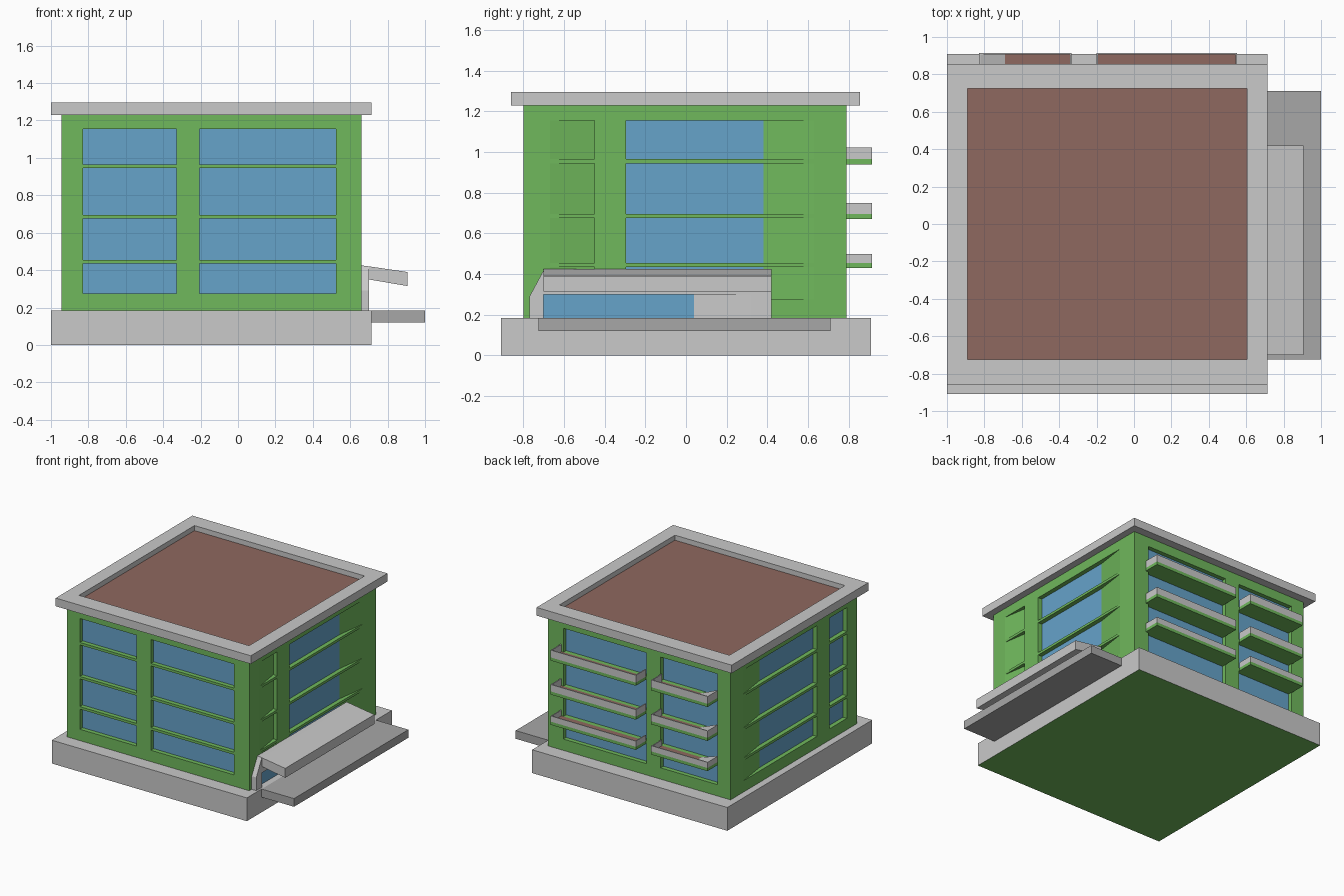
import bpy, bmesh
from mathutils import Vector

if "Cube" in bpy.data.objects:
    bpy.data.objects.remove(bpy.data.objects["Cube"])


def mat(name, r, g, b):
    m = bpy.data.materials.new(name)
    m.diffuse_color = (r, g, b, 1)
    m.use_nodes = True
    m.node_tree.nodes["Principled BSDF"].inputs["Base Color"].default_value = m.diffuse_color
    return m


GREEN = mat("wall_green", 0.16, 0.48, 0.107)
BLUE = mat("glass_blue", 0.133, 0.366, 0.59)
BROWN = mat("floor_brown", 0.275, 0.14, 0.115)
GREY = mat("light_grey", 0.585, 0.585, 0.585)
DARK = mat("paving_grey", 0.39, 0.39, 0.39)


def finish(name, bm, *mats):
    bmesh.ops.recalc_face_normals(bm, faces=bm.faces)
    me = bpy.data.meshes.new(name)
    bm.to_mesh(me)
    bm.free()
    for m in mats:
        me.materials.append(m)
    ob = bpy.data.objects.new(name, me)
    bpy.context.collection.objects.link(ob)
    return ob


def add_box(bm, x0, x1, y0, y1, z0, z1):
    vs = bmesh.ops.create_cube(bm, size=1)["verts"]
    for v in vs:
        v.co = (x1 if v.co.x > 0 else x0, y1 if v.co.y > 0 else y0, z1 if v.co.z > 0 else z0)


def add_prism(bm, pts, offset):
    """Extrude a closed outline of 3D points along offset."""
    f = bm.faces.new([bm.verts.new(p) for p in pts])
    r = bmesh.ops.extrude_face_region(bm, geom=[f], use_keep_orig=True)
    bmesh.ops.translate(bm, vec=Vector(offset),
                        verts=[g for g in r["geom"] if isinstance(g, bmesh.types.BMVert)])


X0, X1, Y0, Y1, Z0, Z1 = -0.945, 0.66, -0.80, 0.79, 0.185, 1.235
FLOORS = [(0.275, 0.435), (0.455, 0.675), (0.695, 0.945), (0.965, 1.155)]
D = 0.035  # window recess depth

# base plinth, green underneath
bm = bmesh.new()
add_box(bm, -1, 0.715, -0.91, 0.91, 0, Z0)
for f in bm.faces:
    f.normal_update()
    f.material_index = int(f.normal.z < -0.5)
finish("base_plinth", bm, GREY, GREEN)

# entrance platform
bm = bmesh.new()
add_box(bm, 0.715, 1.0, -0.725, 0.71, 0.12, Z0)
finish("entrance_platform", bm, DARK)


# walls: each side is a grid with recessed openings; an opening is a
# (position, depth) profile plus one material index per profile segment
def add_wall(bm, at, ends, openings):
    def face(pts, mi=0):
        bm.faces.new([bm.verts.new(at(*p)) for p in pts]).material_index = mi
    spans = [(p[0][0], p[-1][0]) for p, _ in openings]
    us = sorted([*ends] + [u for s in spans for u in s])
    zs = sorted([Z0, Z1] + [z for f in FLOORS for z in f])
    for a, b in zip(us, us[1:]):
        for c, d in zip(zs, zs[1:]):
            if (a, b) not in spans or (c, d) not in FLOORS:
                face([(a, 0, c), (b, 0, c), (b, 0, d), (a, 0, d)])
    for prof, mis in openings:
        for c, d in FLOORS:
            for (a, da), (b, db), mi in zip(prof, prof[1:], mis):
                face([(a, da, c), (b, db, c), (b, db, d), (a, da, d)], mi)
            for z in (c, d):  # sill and head
                face([(u, dep, z) for u, dep in prof])


def window(a, b):
    return [(a, 0), (a, D), (b, D), (b, 0)], (0, 1, 0)


wide = [window(-0.83, -0.33), window(-0.205, 0.525)]
tapered = ([(-0.295, 0), (-0.295, D), (0.38, D), (0.63, 0)], (0, 1, 0))
niche = ([(-0.67, 0), (-0.45, D), (-0.45, 0)], (0, 0))

bm = bmesh.new()
add_wall(bm, lambda u, d, z: (u, Y0 + d, z), (X0, X1), wide)
add_wall(bm, lambda u, d, z: (u, Y1 - d, z), (X0, X1), wide)
add_wall(bm, lambda u, d, z: (X1 - d, u, z), (Y0, Y1), [niche, tapered])
add_wall(bm, lambda u, d, z: (X0 + d, u, z), (Y0, Y1), [window(-0.67, -0.45), tapered])
bmesh.ops.remove_doubles(bm, verts=bm.verts, dist=1e-4)
bmesh.ops.holes_fill(bm, edges=[e for e in bm.edges if e.is_boundary], sides=0)
finish("walls", bm, GREEN, BLUE)

# roof rim with a sunken brown deck
bm = bmesh.new()
add_box(bm, -1, 0.715, -0.86, 0.855, 1.23, 1.295)
bm.normal_update()
top = max(bm.faces, key=lambda f: f.normal.z)
bmesh.ops.inset_individual(bm, faces=[top], thickness=0.1)
for v in top.verts:
    v.co.x = 0.605 if v.co.x > 0 else -0.89
    v.co.y = 0.725 if v.co.y > 0 else -0.725
bmesh.ops.inset_individual(bm, faces=[top], thickness=0, depth=-0.04)
top.material_index = 1
finish("roof", bm, GREY, BROWN)

# balconies on the back: green slab, brown floor, thin grey parapet
T, YB = 0.008, 0.915
for z, h in ((0.43, 0.07), (0.67, 0.08), (0.94, 0.083)):
    for x0, x1 in ((-0.83, -0.335), (-0.20, 0.55)):
        bm = bmesh.new()
        add_box(bm, x0, x1, Y1, YB, z, z + 0.025)
        bm.normal_update()
        for f in bm.faces:
            f.material_index = int(f.normal.z > 0.5)
        finish("balcony_slab", bm, GREEN, BROWN)
        bm = bmesh.new()
        zb, zt = z + 0.025, z + h
        add_box(bm, x0, x1, YB - T, YB, zb, zt)
        add_box(bm, x0, x0 + T, Y1, YB - T, zb, zt)
        add_box(bm, x1 - T, x1, Y1, YB - T, zb, zt)
        if x0 < -0.5:  # sloped end block
            add_prism(bm, [(x0 + T, Y1, zb), (-0.69, Y1, zb), (x0 + T, Y1, zt)], (0, YB - T - Y1, 0))
        finish("balcony_parapet", bm, GREY)

# entrance canopy with its lintel
bm = bmesh.new()
add_prism(bm, [(X1, -0.70, z) if x is None else (x, -0.70, z) for x, z in
               ((None, 0.425), (0.70, 0.42), (0.905, 0.39), (0.905, 0.315),
                (0.70, 0.35), (0.70, 0.30), (None, 0.30))], (0, 1.12, 0))
finish("entrance_canopy", bm, GREY)

# entrance side pieces: clipped jamb and tapering side wall
bm = bmesh.new()
add_prism(bm, [(X1, y, z) for y, z in ((-0.77, Z0), (-0.70, Z0), (-0.70, 0.42), (-0.77, 0.29))],
          (0.04, 0, 0))
add_prism(bm, [(x, y, Z0) for x, y in ((X1, 0.04), (0.672, 0.04), (0.70, 0.32), (0.70, 0.42), (X1, 0.42))],
          (0, 0, 0.30 - Z0))
finish("entrance_jambs", bm, GREY)

# entrance glass
bm = bmesh.new()
add_box(bm, X1, X1 + 0.008, -0.70, 0.04, Z0, 0.30)
finish("entrance_glass", bm, BLUE)
